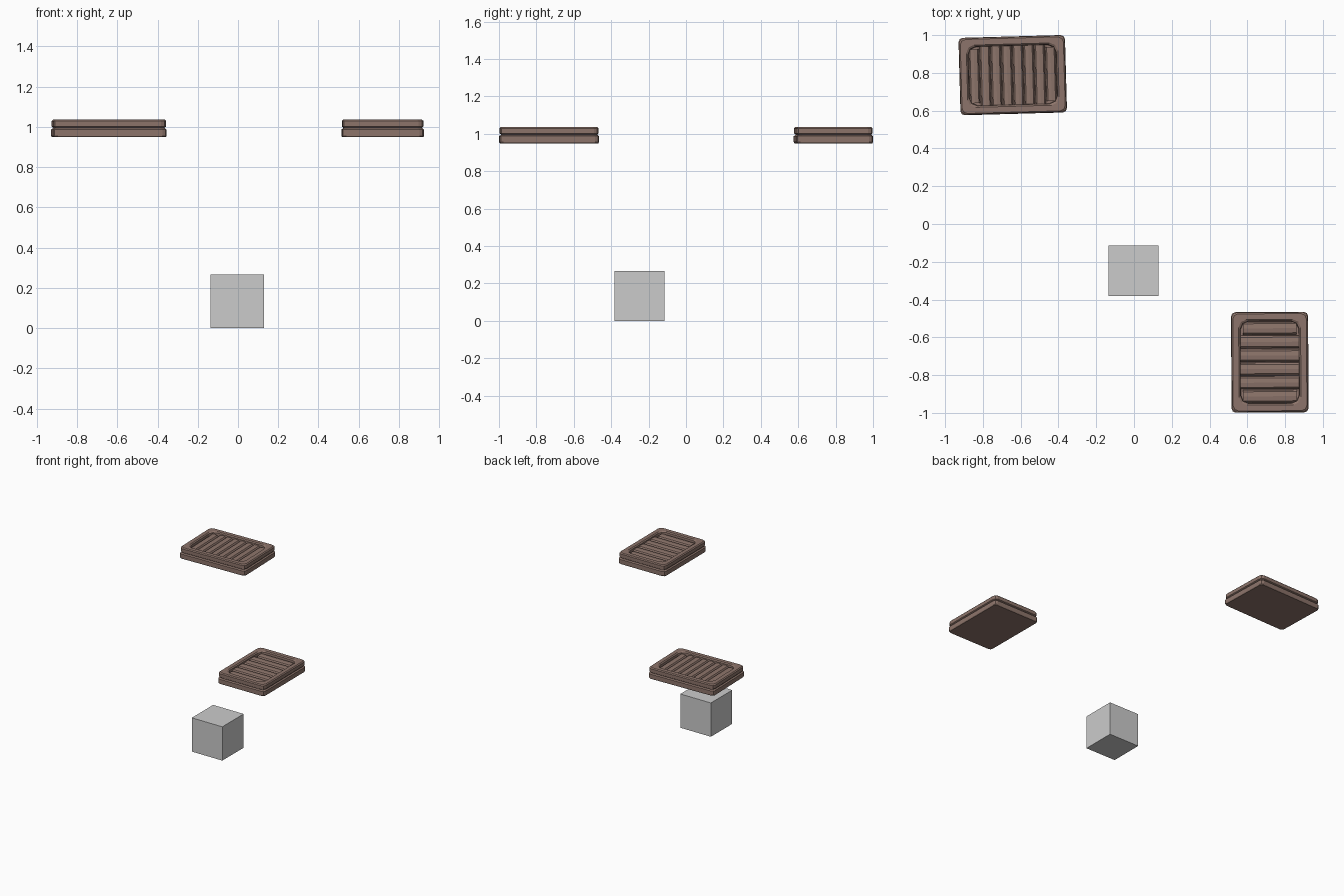
import bpy, bmesh, math
from mathutils import Matrix

if "Cube" in bpy.data.objects:
    bpy.data.objects.remove(bpy.data.objects["Cube"])


def material(name, col):
    m = bpy.data.materials.new(name)
    m.diffuse_color = (*col, 1)
    m.use_nodes = True
    m.node_tree.nodes["Principled BSDF"].inputs["Base Color"].default_value = m.diffuse_color
    return m


BROWN = material("dusty brown", (0.265, 0.175, 0.145))
GREY = material("light grey", (0.6, 0.6, 0.6))


def finish(bm, name, mat, matrix):
    bmesh.ops.recalc_face_normals(bm, faces=bm.faces[:])
    me = bpy.data.meshes.new(name)
    bm.to_mesh(me)
    bm.free()
    me.materials.append(mat)
    ob = bpy.data.objects.new(name, me)
    ob.matrix_world = matrix
    bpy.context.collection.objects.link(ob)
    return ob


def ring(bm, hx, hy, z, c):
    """Rectangle with two-step chamfered corners."""
    pts = []
    for sx, sy in ((1, 1), (-1, 1), (-1, -1), (1, -1)):
        corner = [(hx, hy - c), (hx - 0.3 * c, hy - 0.3 * c), (hx - c, hy)]
        if sx * sy < 0:
            corner.reverse()
        pts += [(sx * x, sy * y) for x, y in corner]
    return [bm.verts.new((x, y, z)) for x, y in pts]


def tray(name, hx, hy, loc, angle, slats):
    place = Matrix.Translation(loc) @ Matrix.Rotation(math.radians(angle), 4, 'Z')
    # body: inset, height and corner chamfer, from the underside to the tray floor
    profile = [(0.004, 0.0, 0.02), (0.0, 0.006, 0.022), (0.0, 0.038, 0.022),
               (0.009, 0.045, 0.024), (0.009, 0.048, 0.024), (0.002, 0.053, 0.026),
               (0.002, 0.080, 0.026), (0.009, 0.087, 0.028),
               (0.040, 0.087, 0.040), (0.048, 0.080, 0.042), (0.050, 0.050, 0.042)]
    bm = bmesh.new()
    rings = [ring(bm, hx - i, hy - i, z, c) for i, z, c in profile]
    for a, b in zip(rings, rings[1:]):
        for k in range(len(a)):
            n = (k + 1) % len(a)
            bm.faces.new((a[k], a[n], b[n], b[k]))
    bm.faces.new(rings[0][::-1])
    bm.faces.new(rings[-1])
    finish(bm, name + "_frame", BROWN, place)

    # slats: rounded bars across the short side
    bm = bmesh.new()
    ix, iy = hx - 0.050, hy - 0.050
    pitch = 2 * ix / slats
    w = pitch * 0.47
    section = [(-w, 0.047), (-w, 0.060), (-0.72 * w, 0.070), (0, 0.073),
               (0.72 * w, 0.070), (w, 0.060), (w, 0.047)]
    for s in range(slats):
        cx = -ix + (s + 0.5) * pitch
        ly = iy - (0.012 if s in (0, slats - 1) else -0.001)
        ends = [[bm.verts.new((cx + x, y, z)) for x, z in section] for y in (-ly, ly)]
        for k in range(len(section)):
            n = (k + 1) % len(section)
            bm.faces.new((ends[0][k], ends[0][n], ends[1][n], ends[1][k]))
        bm.faces.new(ends[0])
        bm.faces.new(ends[1][::-1])
    finish(bm, name + "_slats", BROWN, place)


tray("back_tray", 0.282, 0.205, (-0.642, 0.788, 0.949), 1.6, 8)
tray("front_tray", 0.266, 0.204, (0.719, -0.732, 0.949), 90.3, 6)

# plain block on the floor
bm = bmesh.new()
bmesh.ops.create_cube(bm, size=0.266)
finish(bm, "floor_block", GREY, Matrix.Translation((-0.003, -0.248, 0.133)))
